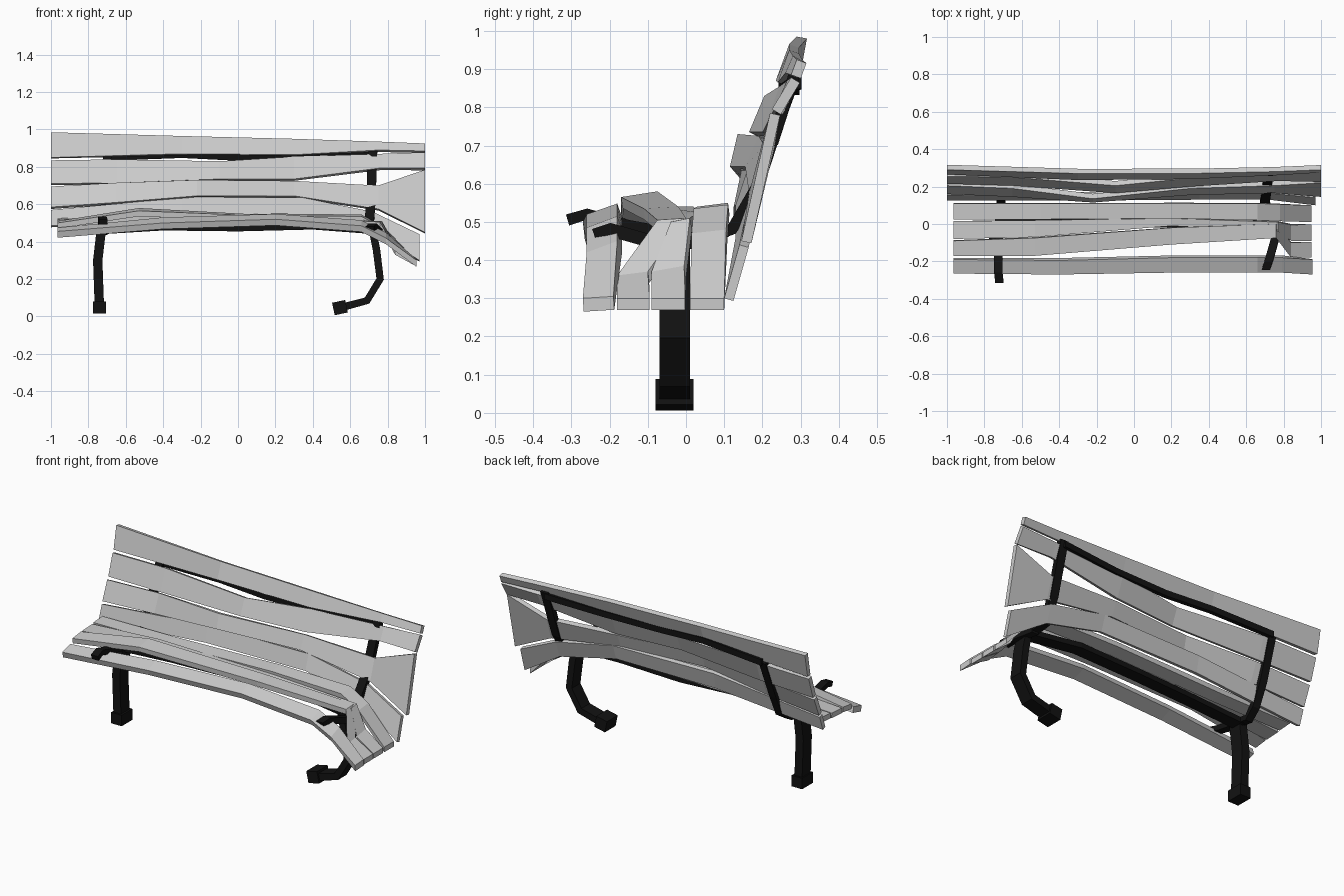
import bpy, bmesh
from mathutils import Vector as V

black = bpy.data.materials.new("black_metal")
black.diffuse_color = (0.006, 0.006, 0.006, 1)


def loft(name, rings, mat=None):
    """Closed solid through a run of matching vertex rings."""
    bm = bmesh.new()
    rs = [[bm.verts.new(p) for p in r] for r in rings]
    n = len(rs[0])
    for a, b in zip(rs, rs[1:]):
        for i in range(n):
            bm.faces.new((a[i], a[(i + 1) % n], b[(i + 1) % n], b[i]))
    bm.faces.new(rs[0])
    bm.faces.new(rs[-1][::-1])
    bmesh.ops.recalc_face_normals(bm, faces=bm.faces)
    me = bpy.data.meshes.new(name)
    bm.to_mesh(me)
    bm.free()
    ob = bpy.data.objects.new(name, me)
    bpy.context.collection.objects.link(ob)
    if mat:
        me.materials.append(mat)
    return ob


def board(name, stations, t):
    """Warped plank: x, then (y, z) of one long edge and of the other."""
    rings = []
    for x, y1, z1, y2, z2 in stations:
        a, b = V((x, y1, z1)), V((x, y2, z2))
        n = V((1, 0, 0)).cross(b - a).normalized() * t
        rings.append([a, b, b - n, a - n])
    return loft(name, rings)


def bar(name, pts, axis, w, t):
    """Flat metal bar of width w along the axis, bent through the points."""
    pts = [V(p) for p in pts]
    axis = V(axis)
    rings = []
    for i, p in enumerate(pts):
        d = (pts[min(i + 1, len(pts) - 1)] - pts[max(i - 1, 0)]).normalized()
        n = d.cross(axis).normalized() * t / 2
        s = axis * w / 2
        rings.append([p + s + n, p - s + n, p - s - n, p + s - n])
    return loft(name, rings, black)


# Back boards: bottom edge then top edge, fanning out at the bent end
board("back_board_top", [
    (-1, .265, .85, .29, .985), (-.3, .235, .87, .27, .965), (.3, .24, .865, .27, .95),
    (.75, .26, .89, .28, .935), (1, .275, .885, .29, .925)], .027)
board("back_board_upper", [
    (-1, .215, .71, .255, .835), (-.65, .205, .715, .25, .84), (-.1, .165, .735, .205, .83),
    (.3, .2, .735, .245, .855), (.77, .23, .795, .265, .87), (1, .225, .795, .275, .878)], .027)
board("back_board_middle", [
    (-1, .16, .585, .205, .695), (-.65, .145, .61, .19, .715), (-.22, .115, .645, .135, .73),
    (.3, .155, .645, .19, .725), (.75, .165, .575, .205, .70), (1, .145, .45, .22, .785)], .027)
board("back_board_lower", [
    (-1, .125, .485, .155, .57), (-.3, .125, .54, .145, .635), (.35, .13, .545, .16, .635),
    (.72, .13, .46, .165, .56), (.97, .10, .30, .14, .44)], .025)

# Seat boards: front edge then rear edge, collapsing at the right end
board("seat_board_front", [
    (-.965, -.265, .455, -.19, .475), (-.4, -.27, .5, -.195, .53), (.2, -.26, .52, -.18, .548),
    (.66, -.26, .485, -.18, .515), (.79, -.26, .42, -.18, .45), (.955, -.27, .30, -.19, .305)], .035)
board("seat_board_second", [
    (-.965, -.17, .50, -.09, .51), (-.53, -.17, .565, -.075, .58), (.2, -.11, .535, -.02, .54),
    (.76, -.075, .505, -.0, .51), (.84, -.18, .36, -.1, .37), (.95, -.18, .30, -.095, .30)], .03)
board("seat_board_third", [
    (-.965, -.08, .51, .015, .515), (-.53, -.07, .54, .02, .54), (.2, -.01, .52, .03, .525),
    (.77, -.04, .5, .01, .51), (.84, -.09, .37, -.005, .385), (.95, -.09, .30, -.002, .30)], .03)
board("seat_board_rear", [
    (-.965, .025, .52, .11, .525), (-.5, .025, .525, .11, .53), (.2, .03, .54, .11, .55),
    (.66, .02, .535, .11, .545), (.78, .015, .47, .105, .48), (.95, .01, .30, .1, .30)], .03)

# Legs and feet: left one upright, right one buckled inward
bar("left_leg", [(-.74, -.03, .02), (-.75, -.03, .3), (-.73, -.03, .47)], (0, 1, 0), .08, .05)
bar("left_foot", [(-.74, -.03, .015), (-.74, -.03, .08)], (0, 1, 0), .10, .068)
bar("right_leg", [(.56, -.03, .05), (.69, -.03, .085), (.76, -.03, .2), (.74, -.03, .36),
                  (.72, -.03, .46)], (0, 1, 0), .08, .04)
bar("right_foot", [(.51, -.03, .04), (.58, -.03, .055)], (0, 1, 0), .10, .068)

# Back posts running on into the seat arms
bar("left_post_arm", [(-.72, -.31, .505), (-.725, -.26, .52), (-.725, -.15, .49), (-.72, .07, .45),
                      (-.71, .13, .49), (-.71, .19, .62), (-.70, .275, .85)], (1, 0, 0), .045, .03)
bar("right_arm", [(.705, -.24, .465), (.72, -.2, .48), (.76, -.06, .44), (.72, .06, .45)],
    (1, 0, 0), .045, .035)
bar("right_post", [(.72, .03, .45), (.70, .12, .48), (.71, .19, .60), (.72, .285, .89)],
    (1, 0, 0), .05, .03)

# Long rails under the seat and behind the back
bar("seat_rail", [(-.73, -.01, .455), (-.4, -.01, .475), (0, .02, .47), (.4, .02, .48),
                  (.73, -.01, .455)], (0, 1, 0), .075, .03)
bar("back_rail", [(-.7, .285, .85), (-.3, .262, .865), (0, .255, .85), (.35, .265, .85),
                  (.72, .29, .865)], (0, 0, 1), .035, .025)
